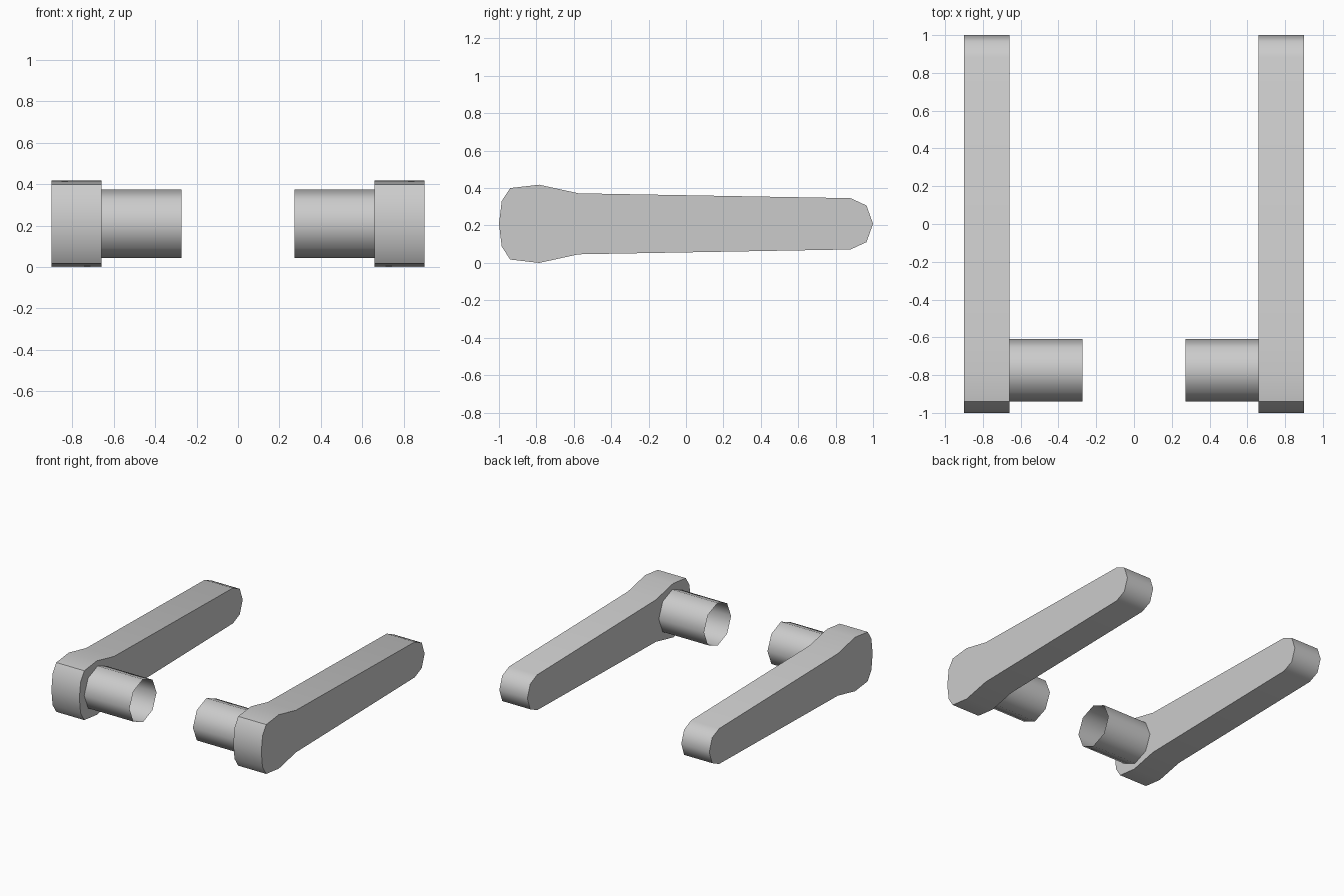
import bpy, bmesh, math

if "Cube" in bpy.data.objects:
    bpy.data.objects.remove(bpy.data.objects["Cube"])

ZC = 0.209  # mid height of both parts


def add_part(name, ring, x0, x1, capped):
    """Extrude a closed y-z ring from x0 to x1 and mirror it across x = 0."""
    bm = bmesh.new()
    a = [bm.verts.new((x0, y, z)) for y, z in ring]
    b = [bm.verts.new((x1, y, z)) for y, z in ring]
    n = len(ring)
    for i in range(n):
        j = (i + 1) % n
        bm.faces.new((a[i], a[j], b[j], b[i]))
    if capped:
        bm.faces.new(a[::-1])
        bm.faces.new(b)
    bmesh.ops.recalc_face_normals(bm, faces=bm.faces)
    mesh = bpy.data.meshes.new(name)
    bm.to_mesh(mesh)
    bm.free()
    obj = bpy.data.objects.new(name, mesh)
    bpy.context.collection.objects.link(obj)
    mirror = obj.modifiers.new("mirror", 'MIRROR')
    mirror.use_mirror_merge = False
    bpy.ops.object.select_all(action='DESELECT')
    obj.select_set(True)
    bpy.context.view_layer.objects.active = obj
    bpy.ops.object.shade_smooth_by_angle(angle=math.radians(50))
    return obj


# Crank arms: upper half of the profile as (y, height above centre), mirrored down
half = [(-1.0, 0), (-0.985, 0.122), (-0.94, 0.191), (-0.785, 0.209),
        (-0.575, 0.163), (0.88, 0.137), (0.965, 0.098), (1.0, 0)]
profile = [(y, ZC + h) for y, h in half]
profile += [(y, ZC - h) for y, h in half[-2:0:-1]]
add_part("crank_arms", profile, 0.66, 0.90, True)

# Eight-sided pivot sleeves, open at the inner ends
octagon = [(-0.775 + 0.166 * math.cos(i * math.pi / 4),
            ZC + 0.166 * math.sin(i * math.pi / 4)) for i in range(8)]
add_part("pivot_sleeves", octagon, 0.272, 0.66, False)
